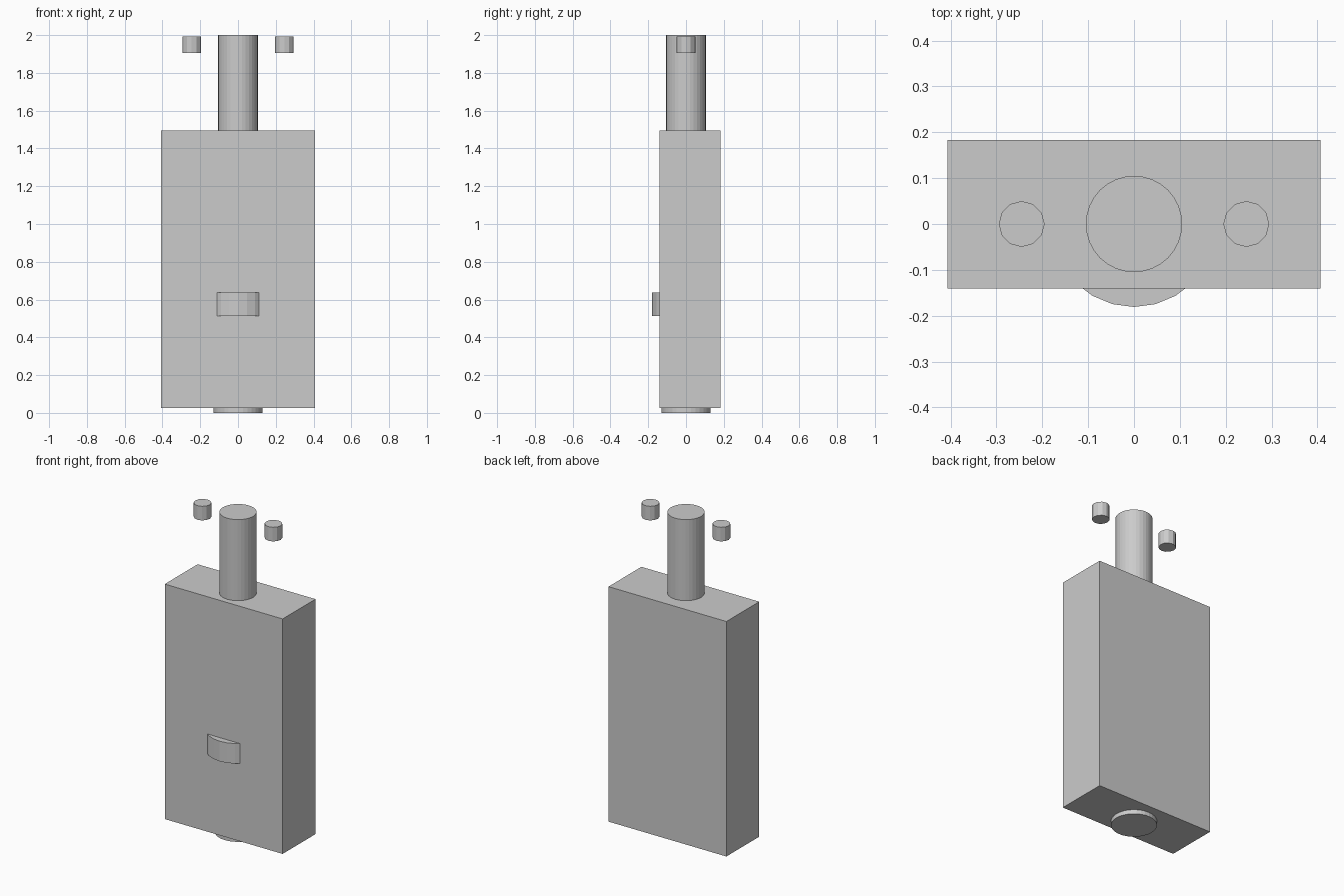
import bpy

if "Cube" in bpy.data.objects:
    bpy.data.objects.remove(bpy.data.objects["Cube"])


def box(name, lo, hi):
    size = [b - a for a, b in zip(lo, hi)]
    mid = [(a + b) / 2 for a, b in zip(lo, hi)]
    bpy.ops.mesh.primitive_cube_add(size=1, location=mid)
    ob = bpy.context.object
    ob.name = name
    ob.scale = size
    bpy.ops.object.transform_apply(location=False, rotation=False, scale=True)
    return ob


def cylinder(name, radius, z0, z1, sides, x=0.0):
    bpy.ops.mesh.primitive_cylinder_add(
        vertices=sides, radius=radius, depth=z1 - z0, location=(x, 0, (z0 + z1) / 2))
    ob = bpy.context.object
    ob.name = name
    return ob


# Main slab
box("body", (-0.407, -0.141, 0.027), (0.407, 0.183, 1.494))

# Post rising out of the top
cylinder("top_post", 0.105, 1.45, 2.0, 32)

# Thin disc under the body
cylinder("base_disc", 0.13, 0.0, 0.06, 32)

# Embedded drum whose front arc shows through the front face
cylinder("front_button", 0.181, 0.512, 0.637, 24)

# Pair of floating pegs beside the post
for side, label in ((-1, "left"), (1, "right")):
    cylinder(f"{label}_peg", 0.05, 1.904, 1.992, 12, x=side * 0.245)
